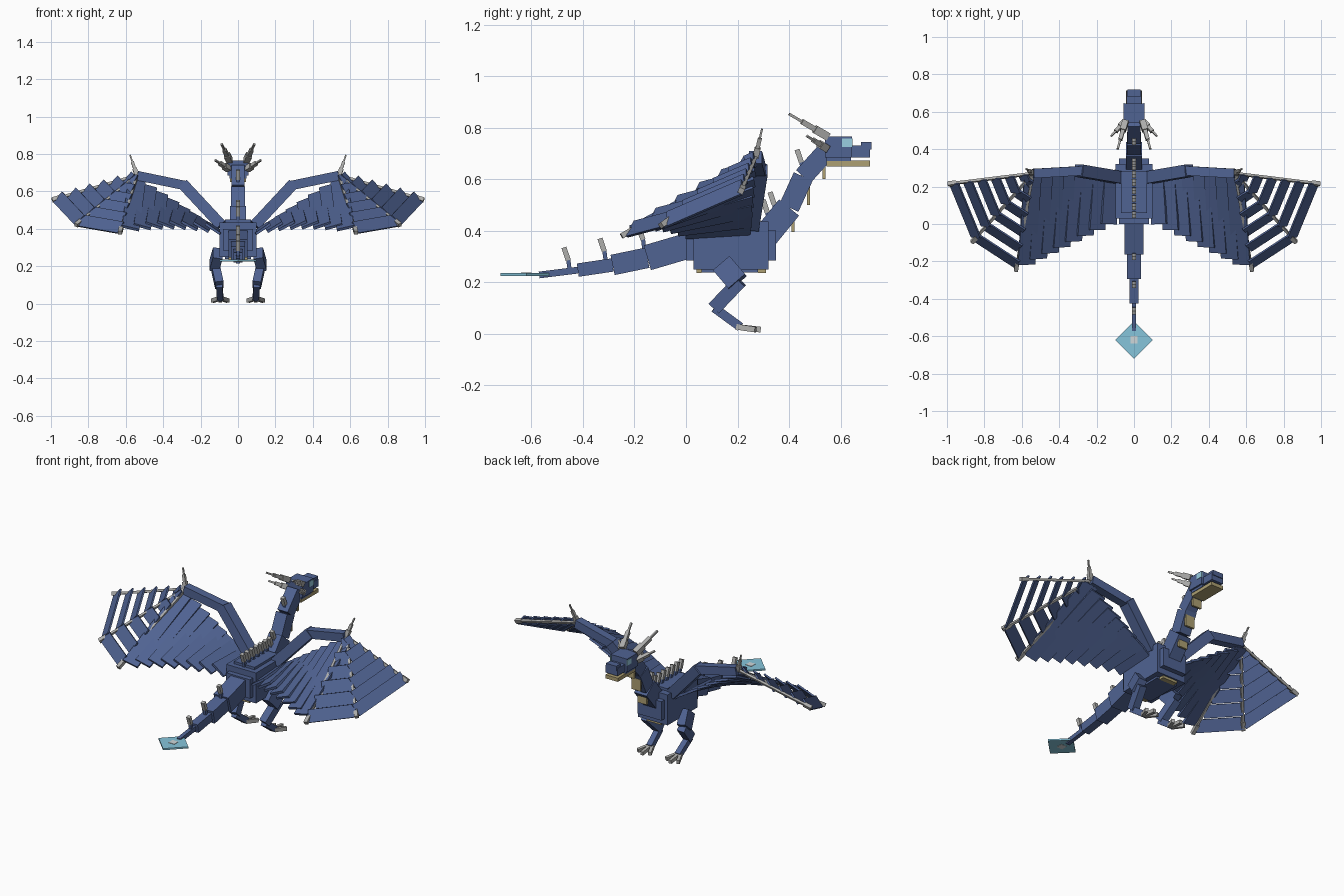
import bpy, bmesh
from math import cos, sin
from mathutils import Vector as V, Matrix

old = bpy.data.objects.get("Cube")
if old:
    bpy.data.objects.remove(old, do_unlink=True)


def material(name, *rgb):
    m = bpy.data.materials.new(name)
    m.use_nodes = True
    m.diffuse_color = (*rgb, 1)
    m.node_tree.nodes["Principled BSDF"].inputs["Base Color"].default_value = (*rgb, 1)
    return m


BLUE = material("scale blue", .08, .125, .29)
GREY = material("bone grey", .42, .42, .41)
TAN = material("belly tan", .42, .35, .17)
CYAN = material("fin cyan", .24, .56, .71)
EYE = material("eye pale blue", .32, .62, .75)
PALE = material("stud pale grey", .62, .68, .70)


def beam(p, q, w, h, side=(1, 0, 0)):
    """Box from p to q, w wide along side and h thick."""
    return V(p), V(q), w, h, V(side)


def block(x, y0, y1, z0, z1):
    """Centred upright block of half width x."""
    z = (z0 + z1) / 2
    return beam((0, y0, z), (0, y1, z), 2 * x, z1 - z0)


def taper(p, q, w, n=3):
    """Spike of n boxes that get thinner."""
    p, q = V(p), V(q)
    return [beam(p.lerp(q, k / n), p.lerp(q, (k + 1) / n),
                 w * (1 - k / n), w * (1 - k / n)) for k in range(n)]


def flip(v):
    return V((-v.x, v.y, v.z))


def part(name, mat, beams, mirror=False):
    bm = bmesh.new()
    if mirror:
        beams = beams + [(flip(p), flip(q), w, h, flip(s)) for p, q, w, h, s in beams]
    for p, q, w, h, side in beams:
        d = q - p
        y = d.normalized()
        x = (side - y * side.dot(y)).normalized()
        z = x.cross(y)
        rot = Matrix((x, y, z)).transposed().to_4x4()
        m = Matrix.Translation((p + q) / 2) @ rot @ Matrix.Diagonal((w, d.length, h, 1))
        bmesh.ops.create_cube(bm, size=1, matrix=m)
    me = bpy.data.meshes.new(name)
    bm.to_mesh(me)
    bm.free()
    me.materials.append(mat)
    ob = bpy.data.objects.new(name, me)
    bpy.context.collection.objects.link(ob)


def chain(points, sizes):
    """Beams through points in the y-z plane; sizes are (width, thickness)."""
    return [beam((0, *a), (0, *b), *s) for a, b, s in zip(points, points[1:], sizes)]


# Torso
part("torso", BLUE, [block(.10, .03, .32, .25, .435), block(.08, 0, .35, .285, .40),
                     block(.07, .06, .28, .238, .45)])
part("belly_plates", TAN, [block(.05, .04, .06, .235, .25), block(.05, .28, .31, .235, .25)])

# Neck
neck = [(.31, .38), (.40, .49), (.455, .61), (.55, .715)]
part("neck", BLUE, chain(neck, [(.085, .10), (.075, .08), (.07, .075)]))
part("throat_plates", TAN, [block(.03, y, y + .012, z, z + .07)
                            for y, z in [(.41, .395), (.47, .50), (.53, .60)]])

# Head
part("head", BLUE, [block(.055, .54, .645, .685, .765), block(.04, .645, .715, .685, .73)])
part("nose", BLUE, [block(.035, .68, .72, .715, .745)])
part("jaw", TAN, [block(.042, .545, .715, .65, .672)])
part("jaw_hinge", BLUE, [block(.045, .545, .64, .67, .687)])
part("eyes", EYE, [beam((.054, .605, .742), (.054, .647, .742), .006, .033)], True)
part("horns", GREY, taper((.045, .55, .765), (.088, .40, .853), .032)
     + taper((.05, .545, .72), (.122, .47, .767), .03), True)

# Tail
tail = [(.02, .345), (-.15, .295), (-.285, .267), (-.42, .247), (-.57, .228)]
part("tail", BLUE, chain(tail, [(.10, .10), (.075, .08), (.05, .052), (.024, .026)]))
c = V((0, -.62, .23))
d = V((.05, .05, 0))
part("tail_fin", CYAN, [beam(c - d, c + d, .141, .01, (1, -1, 0))])
part("fin_stud", PALE, [block(.02, -.64, -.60, .224, .237)])

# Spines along the tail, back and neck
spines = [(-.45, .255), (-.31, .29), (-.16, .335), (.35, .47), (.455, .635)]
spines += [(.065 + k * .043, .44) for k in range(7)]
part("spine_bases", BLUE, [beam((0, y, z - .02), (0, y - .008, z + .04), .016, .016)
                           for y, z in spines])
part("spine_tips", GREY, [beam((0, y - .007, z + .03), (0, y - .024, z + .08), .022, .02)
                          for y, z in spines])

# Legs
hip, knee, heel, ball = V((.108, .14, .27)), V((.128, .20, .20)), V((.10, .11, .10)), V((.095, .21, .027))
part("thighs", BLUE, [beam(hip, knee, .052, .085)], True)
part("shins", BLUE, [beam(knee + V((-.005, .01, .005)), heel, .045, .055)], True)
part("feet", BLUE, [beam(heel, ball, .034, .035)], True)
part("claws", GREY, [beam(ball + V((s * .008, -.015, 0)), V((.095 + s * .04, .29 - abs(s) * .02, .016)),
                          .018, .022) for s in (-1, 0, 1)], True)

# Wing arms
shoulder, elbow, wrist = V((.09, .25, .42)), V((.295, .285, .64)), V((.54, .27, .685))
part("upper_arms", BLUE, [beam(shoulder, elbow, .065, .06, (0, 1, 0))], True)
part("forearms", BLUE, [beam(elbow - V((.02, 0, .01)), wrist, .05, .05, (0, 1, 0))], True)
part("wrist_spikes", GREY, taper(wrist, (.577, .295, .795), .024), True)

# Wing fingers
tips = [V((.985, .215, .557)), V((.86, -.09, .425)), V((.63, -.24, .385))]
part("wing_fingers", GREY, [beam(wrist, t, .014, .014) for t in tips], True)
part("finger_tips", GREY, [beam(wrist.lerp(t, .92), wrist.lerp(t, 1.02), .022, .022)
                           for t in tips], True)

# Outer wing slats, steeply tilted like shutters between the fingers
slats = []
for a, b in zip(tips, tips[1:]):
    for k in range(1, 7):
        t = k / 6 - .05
        p, q = wrist.lerp(a, t), wrist.lerp(b, t)
        out = (q - p).cross(V((0, 0, 1)))
        if out.dot(p - wrist) < 0:
            out = -out
        tilt = out.normalized() * .57 - V((0, 0, .82))
        lift = V((0, 0, .006))
        slats.append(beam(p + lift, q + lift, .074, .01, tilt))
part("outer_wing_slats", BLUE, slats, True)

# Inner wing planks, stepped along a straight line from shoulder to wrist
planks = []
count = 8
for k in range(count):
    u = k / (count - 1)
    root = (shoulder + V((.03, 0, -.015))).lerp(wrist - V((0, 0, .02)), u)
    end = V((.135 + .44 * u, -.215 * u, .40 + .02 * sin(3 * u)))
    roll = .6 - .35 * u
    planks.append(beam(root, end, .095, .014, (cos(roll), 0, sin(roll))))
part("inner_wing_planks", BLUE, planks, True)
